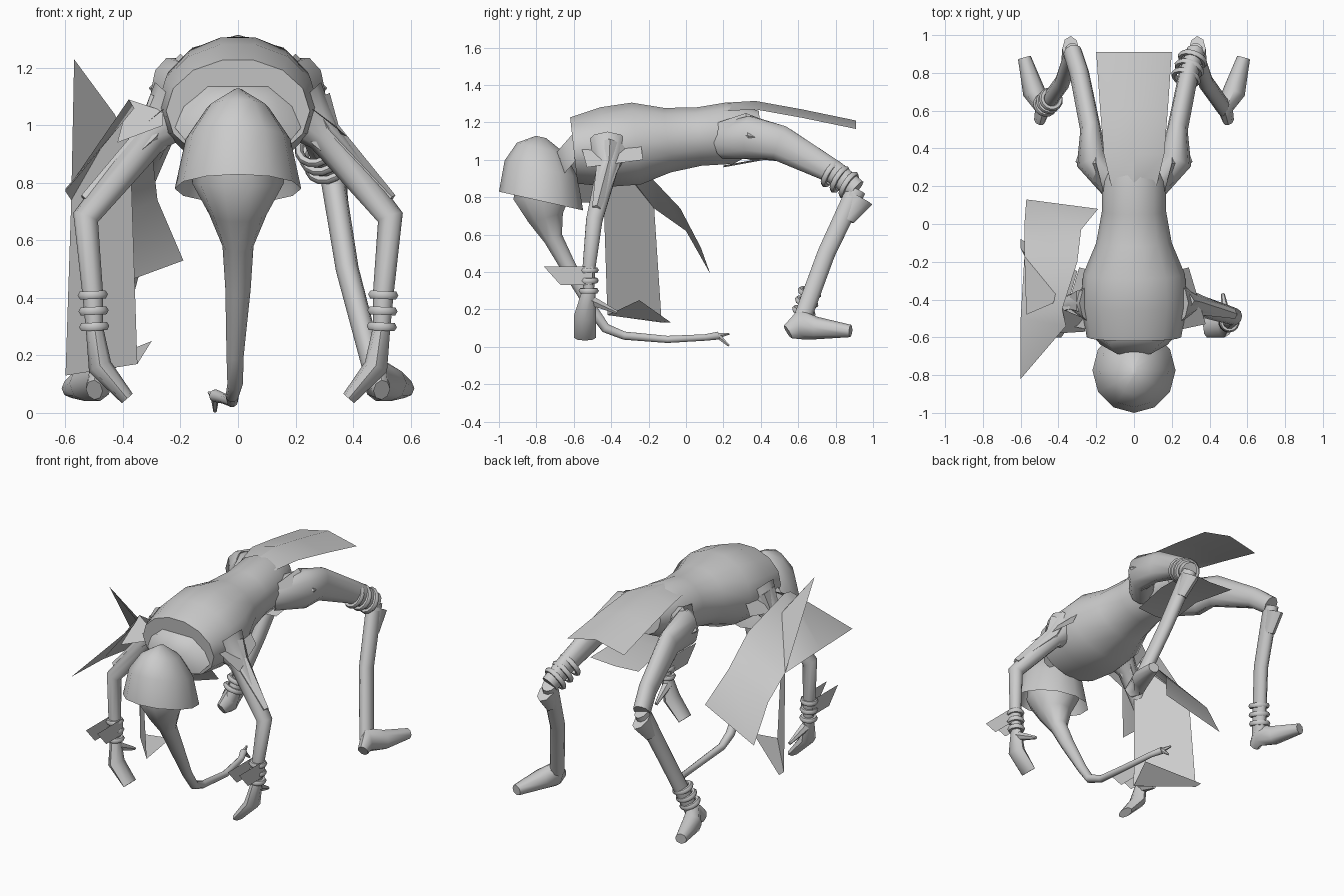
import bpy, bmesh, math
from mathutils import Vector

default_cube = bpy.data.objects.get("Cube")
if default_cube:
    bpy.data.objects.remove(default_cube, do_unlink=True)

colour = (.6, .6, .6, 1)
grey = bpy.data.materials.new("plain_grey")
grey.use_nodes = True
grey.diffuse_color = colour
shader = next(node for node in grey.node_tree.nodes if node.type == 'BSDF_PRINCIPLED')
shader.inputs["Base Color"].default_value = colour


def finish(name, bm, angle=50):
    """Turn a bmesh into a smooth shaded, coloured object."""
    bmesh.ops.recalc_face_normals(bm, faces=bm.faces)
    mesh = bpy.data.meshes.new(name)
    bm.to_mesh(mesh)
    bm.free()
    mesh.materials.append(grey)
    obj = bpy.data.objects.new(name, mesh)
    bpy.context.collection.objects.link(obj)
    bpy.ops.object.select_all(action='DESELECT')
    obj.select_set(True)
    bpy.context.view_layer.objects.active = obj
    bpy.ops.object.shade_smooth_by_angle(angle=math.radians(angle))


def mirrored(point, side):
    x, y, z = point
    return Vector((x * side, y, z))


def ring_angles(sides):
    return [math.tau * i / sides for i in range(sides)]


def bridge(bm, rows, closed):
    """Fill the quads between neighbouring rows of vertices."""
    for row, following in zip(rows, rows[1:]):
        for i in range(len(row) if closed else len(row) - 1):
            j = (i + 1) % len(row)
            bm.faces.new((row[i], row[j], following[j], following[i]))


def limb(name, joints, widths, side=1, depths=None, sides=10, angle=50):
    """Closed tube through the joints; widths are half widths towards x."""
    bm = bmesh.new()
    points = [mirrored(joint, side) for joint in joints]
    last = len(points) - 1
    rings = []
    for k, point in enumerate(points):
        along = (points[min(k + 1, last)] - points[max(k - 1, 0)]).normalized()
        across = Vector((1, 0, 0))
        across = (across - along * across.dot(along)).normalized()
        upward = along.cross(across)
        depth = depths[k] if depths else widths[k]
        rings.append([bm.verts.new(point + across * widths[k] * math.cos(a)
                                   + upward * depth * math.sin(a))
                      for a in ring_angles(sides)])
    bridge(bm, rings, closed=True)
    bm.faces.new(rings[0])
    bm.faces.new(rings[-1])
    finish(name, bm, angle)


def sheet(name, rows, side=1):
    """Thin cloth through rows of points."""
    bm = bmesh.new()
    grid = [[bm.verts.new(mirrored(point, side)) for point in row] for row in rows]
    bridge(bm, grid, closed=False)
    finish(name, bm, 35)


def bangles(name, start, end, radius, side=1):
    """Three rings strung between two points."""
    start, end = mirrored(start, side), mirrored(end, side)
    turn = (end - start).to_track_quat('Z', 'Y').to_euler()
    for i, place in enumerate(("first", "middle", "last")):
        bpy.ops.mesh.primitive_torus_add(
            location=start.lerp(end, i / 2), rotation=turn, major_radius=radius,
            minor_radius=.016, major_segments=14, minor_segments=6)
        bangle = bpy.context.object
        bangle.name = f"{name}_{place}"
        bangle.data.materials.append(grey)
        bpy.ops.object.shade_smooth_by_angle(angle=math.radians(60))


# Torso: the chest is wide and the belly deep, rising slightly towards the hips
torso_widths = [.25, .28, .27, .2, .17, .17, .1]
steps = [i / 6 for i in range(7)]
limb("torso", [(0, t - .6, 1.05 + t / 9) for t in steps], torso_widths,
     depths=[w * (.73 + .32 * t) for w, t in zip(torso_widths, steps)], sides=14)
limb("collar", [(0, -.64, 1.1), (0, -.56, 1.03)], [.13, .25], depths=[.1, .17], sides=8)

# Hood: an open dome whose hem drops towards the back
bm = bmesh.new()
rings = []
for tilt in (0, 30, 55, 83):
    lift, spread = math.sin(math.radians(tilt)), math.cos(math.radians(tilt))
    rings.append([bm.verts.new((.22 * spread ** 1.3 * math.cos(a),
                                .225 * spread * math.sin(a) - .775,
                                .78 + .345 * lift - .05 * spread * math.sin(a)))
                  for a in ring_angles(12)])
bridge(bm, rings, closed=True)
bm.faces.new(rings[-1])
finish("hood", bm, 40)

# Face running into a long trunk with a forked tip
trunk_fork = (-.08, .17, .06)
limb("face_and_trunk",
     [(0, -.77, .93), (0, -.77, .8), (0, -.75, .69), (0, -.71, .58), (0, -.63, .43),
      (-.01, -.5, .2), (-.01, -.43, .1), (-.02, -.33, .06), (-.02, -.1, .04),
      (-.05, .1, .05), trunk_fork],
     [.15, .16, .1, .054, .044, .03, .027, .023, .02, .018, .022])
for label, tip in (("upper", (-.1, .23, .07)), ("lower", (-.08, .23, .005))):
    limb(f"trunk_finger_{label}", [trunk_fork, tip], [.016, .006], sides=6)

# Joints of the left arm and leg, mirrored for the right
shoulder, armpit = (.2, -.42, 1.07), (.3, -.42, .96)
elbow, wrist, knuckles = (.53, -.49, .68), (.5, -.52, .3), (.48, -.54, .16)
forearm = (.505, -.52, .41)
hip, buttock, thigh = (.1, .2, 1.1), (.225, .34, 1.12), (.23, .5, 1.09)
knee_back, knee, calf, ankle = (.29, .8, .93), (.325, .91, .84), (.38, .75, .5), (.48, .61, .12)

for side, label in ((1, "left"), (-1, "right")):
    # Arms reaching down to the ground
    limb(f"{label}_arm", [shoulder, armpit, elbow, forearm, wrist],
         [.12, .06, .046, .036, .03], side)
    limb(f"{label}_hand", [wrist, knuckles, (.385, -.54, .05)],
         [.03, .042, .025], side, depths=[.035, .06, .06], sides=8)
    limb(f"{label}_thumb", [(.49, -.51, .25), (.47, -.37, .185)], [.03, .01], side, sides=6)
    bangles(f"{label}_wrist_bangle", forearm, wrist, .038, side)
    for edge, x in (("inner", .46), ("outer", .54)):
        sheet(f"{label}_{edge}_wrist_ribbon",
              [[(x, -.5, .43), (x, -.5, .33)], [(x, -.76, .43), (x, -.67, .33)]], side)

    # Legs with bent knees and feet turned to the back
    limb(f"{label}_thigh", [hip, buttock, thigh, knee_back, knee],
         [.08, .085, .055, .052, .05], side, depths=[.1, .12, .1, .065, .06])
    limb(f"{label}_shin", [knee, calf, ankle], [.042, .04, .038], side,
         depths=[.055, .05, .05])
    limb(f"{label}_knee_cuff", [(.35, .86, .68), (.335, .925, .8)], [.035, .045], side,
         depths=[.04, .08], sides=8)
    limb(f"{label}_foot", [(.5, .545, .08), ankle, (.53, .7, .1), (.58, .88, .085)],
         [.03, .045, .06, .035], side, depths=[.04, .08, .06, .033], sides=8)

    # Hip wrap, a diamond around the top of each thigh
    sheet(f"{label}_hip_wrap", [[(.16, .17, 1.2), (.18, .18, 1.12), (.16, .17, 1.05)],
                                [(.2, .32, 1.25), (.31, .33, 1.13), (.22, .34, 1)],
                                [(.2, .45, 1.2), (.26, .46, 1.1), (.21, .44, 1)]], side)

    # Ragged pointed shoulder sleeve
    limb(f"{label}_sleeve", [(.24, -.41, 1.07), armpit, (.53, -.48, .74)],
         [.09, .065, .025], side, sides=5, angle=20)
    sheet(f"{label}_shoulder_flap", [[(.25, -.24, 1.08), (.24, -.56, 1.07)],
                                     [(.29, -.23, 1), (.38, -.53, .96)]], side)

bangles("knee_bangle", (.275, .775, .925), (.31, .87, .865), .066)
bangles("ankle_bangle", (.44, .66, .29), (.47, .63, .19), .05, side=-1)


def spread_cloth(name, spine, sag):
    """Symmetric cloth with a raised middle; spine holds half width, y and z."""
    sheet(name, [[(-w, y, z - sag), (0, y, z), (w, y, z - sag)] for w, y, z in spine])


# Loin cloths, one over the back and one below the hips
spread_cloth("back_cloth", [(.12, .2, 1.305), (.16, .37, 1.315),
                            (.18, .62, 1.27), (.2, .91, 1.21)], .045)
spread_cloth("under_cloth", [(.13, .2, .96), (.14, .42, 1), (.17, .72, .97)], -.01)

# Cape sweeping off the right shoulder
cape_top, panel_corner, hem_corner = (-.38, -.45, 1.09), (-.58, -.17, .74), (-.6, -.13, .13)
hem_front = (-.35, -.42, .17)
sheet("cape_back", [[(-.36, -.54, 1.06), (-.6, -.82, .78)],
                    [cape_top, (-.6, -.5, .77)],
                    [(-.3, -.2, .92), panel_corner],
                    [(-.28, -.03, .74), (-.58, 0, .62)],
                    [(-.19, .08, .53), (-.57, .13, .39)]])
sheet("cape_hanging_panel", [[cape_top, panel_corner], [hem_front, hem_corner]])
sheet("cape_hem_fold", [[hem_front, hem_corner], [(-.3, -.25, .25), (-.6, -.08, .13)]])
sheet("cape_peak", [[(-.57, -.48, 1.23), (-.43, -.42, 1.04)],
                    [panel_corner, (-.4, -.36, .98)]])
sheet("cape_collar", [[cape_top, (-.26, -.5, 1.05)],
                      [(-.42, -.58, .94), (-.26, -.57, 1)]])
